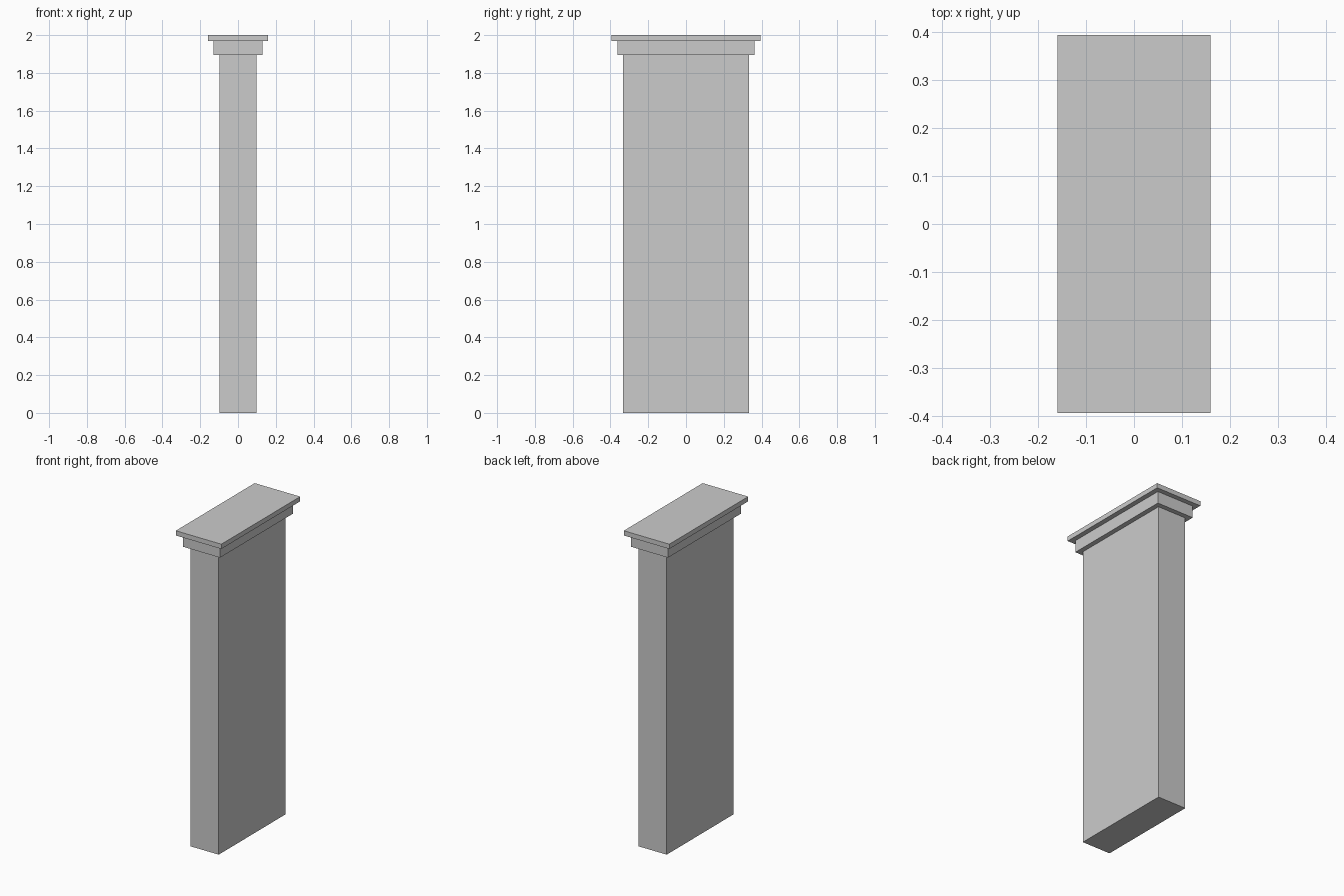
import bpy

# Remove the default cube
cube = bpy.data.objects.get("Cube")
if cube:
    bpy.data.objects.remove(cube, do_unlink=True)

# Single stone colour
stone = bpy.data.materials.new("grey stone")
stone.use_nodes = True
colour = (0.6, 0.6, 0.6, 1)
stone.diffuse_color = colour
stone.node_tree.nodes["Principled BSDF"].inputs["Base Color"].default_value = colour

SHAFT_X, SHAFT_Y = 0.0985, 0.333  # half sizes of the shaft


def block(name, overhang, bottom, top):
    """Box that projects past the shaft by the same overhang on all four sides."""
    bpy.ops.mesh.primitive_cube_add(size=2, location=(0, 0, (bottom + top) / 2))
    obj = bpy.context.object
    obj.name = name
    obj.scale = (SHAFT_X + overhang, SHAFT_Y + overhang, (top - bottom) / 2)
    bpy.ops.object.transform_apply(location=False, rotation=False, scale=True)
    obj.data.materials.append(stone)


# Flat pillar with a two-step capital
block("pillar_shaft", 0, 0, 1.895)
block("capital_lower_step", 0.03, 1.895, 1.97)
block("capital_top_slab", 0.0605, 1.97, 2)
